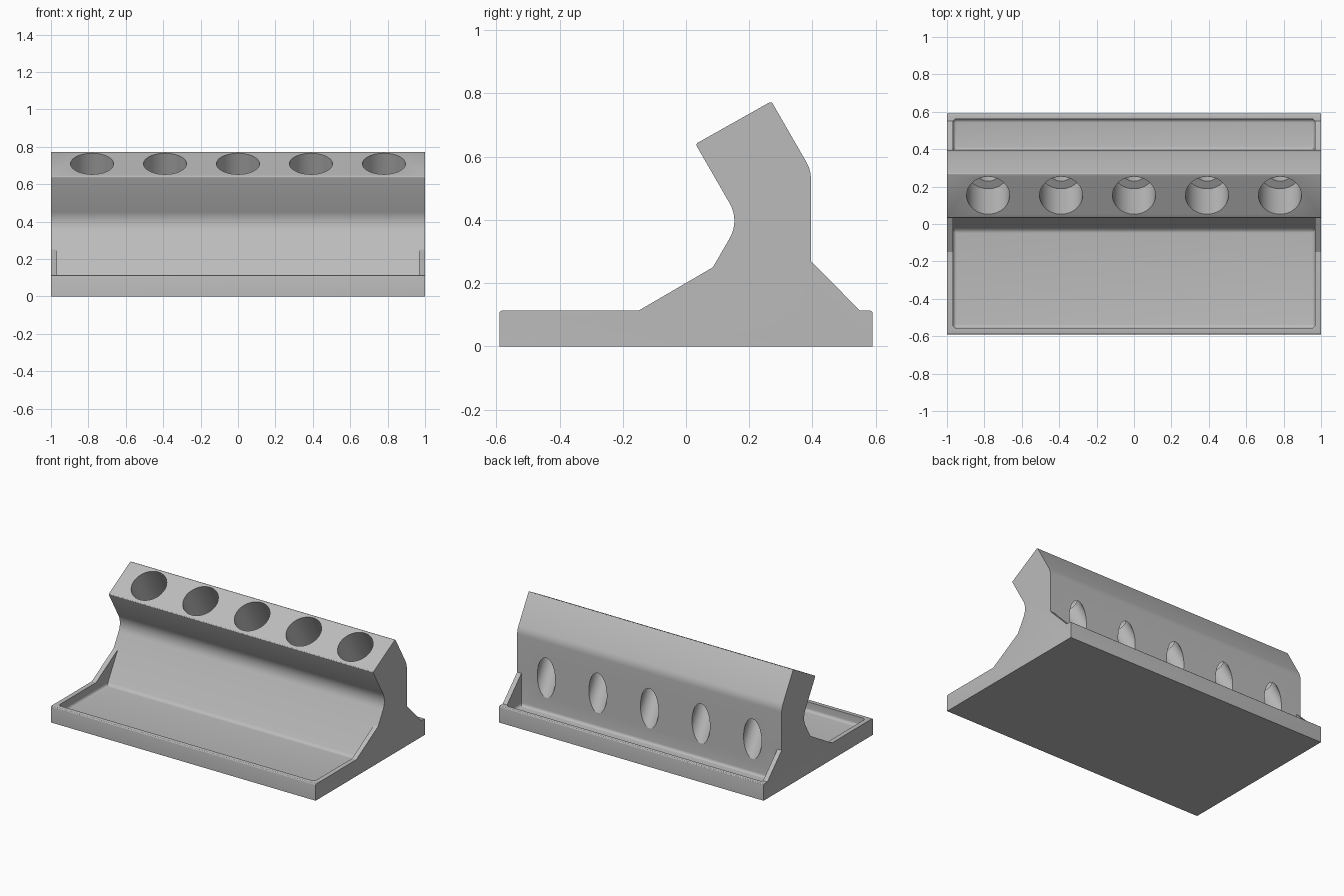
import bpy, bmesh, math
from mathutils import Vector, Matrix

if "Cube" in bpy.data.objects:
    bpy.data.objects.remove(bpy.data.objects["Cube"])

grey = bpy.data.materials.new("light_grey")
grey.diffuse_color = (0.5, 0.5, 0.5, 1)
grey.use_nodes = True
grey.node_tree.nodes["Principled BSDF"].inputs["Base Color"].default_value = grey.diffuse_color


def arc(a, b, c, r, n=8):
    """Round the corner b between a and c with radius r (y, z points)."""
    a, b, c = Vector(a), Vector(b), Vector(c)
    u, v = (a - b).normalized(), (c - b).normalized()
    half = u.angle(v) / 2
    centre = b + (u + v).normalized() * (r / math.sin(half))
    p, q = b + u * r / math.tan(half) - centre, b + v * r / math.tan(half) - centre
    sweep = p.angle(q)
    return [tuple(centre + (p * math.sin(sweep * (1 - i / n)) + q * math.sin(sweep * i / n))
                  / math.sin(sweep)) for i in range(n + 1)]


def prism(name, profile, half_x, bevel_test, radius):
    """Extrude a y-z profile along x and round the edges picked by bevel_test."""
    bm = bmesh.new()
    face = bm.faces.new([bm.verts.new((-half_x, y, z)) for y, z in profile])
    ext = bmesh.ops.extrude_face_region(bm, geom=[face])
    bmesh.ops.translate(bm, vec=(2 * half_x, 0, 0),
                        verts=[g for g in ext["geom"] if isinstance(g, bmesh.types.BMVert)])
    bmesh.ops.recalc_face_normals(bm, faces=bm.faces)
    edges = [e for e in bm.edges if bevel_test(e.verts[0].co, e.verts[1].co)]
    bmesh.ops.bevel(bm, geom=edges, offset=radius, segments=5, profile=0.5,
                    affect="EDGES", clamp_overlap=True)
    return make(name, bm)


def make(name, bm):
    mesh = bpy.data.meshes.new(name)
    bm.to_mesh(mesh)
    bm.free()
    mesh.materials.append(grey)
    ob = bpy.data.objects.new(name, mesh)
    bpy.context.collection.objects.link(ob)
    return ob


def upright(a, b):
    return abs(a.x - b.x) < 1e-4 and abs(a.y - b.y) < 1e-4


# Rack body: leaning neck over a rectangular base
neck = arc((0.03, 0.64), (0.17, 0.397), (0.085, 0.25), 0.11)
back = arc((0.27, 0.775), (0.395, 0.558), (0.395, 0.27), 0.11, 6)
crest_front = arc((0.17, 0.397), (0.03, 0.64), (0.27, 0.775), 0.008, 3)
crest_back = arc((0.03, 0.64), (0.27, 0.775), (0.395, 0.558), 0.008, 3)
rim_front = arc((-0.59, 0), (-0.59, 0.113), (-0.15, 0.113), 0.008, 3)
rim_back = arc((0.55, 0.113), (0.59, 0.113), (0.59, 0), 0.008, 3)
outline = ([(-0.59, 0)] + rim_front + [(-0.15, 0.113), (0.085, 0.25)] + neck[::-1]
           + crest_front + crest_back + back + [(0.395, 0.27), (0.55, 0.113)]
           + rim_back + [(0.59, 0)])
rack = prism("rack_body", outline, 1.0,
             lambda a, b: upright(a, b) and abs(a.y) > 0.58, 0.045)

# Tray pockets, front and back, with softened floors and corners
FLOOR = 0.05


def pocket_edge(a, b):
    on_floor = abs(a.z - FLOOR) < 1e-4 and abs(b.z - FLOOR) < 1e-4
    return on_floor or (upright(a, b) and (a.y < -0.5 or a.y > 0.5))


cutters = [
    prism("front_tray_cutter", [(-0.557, FLOOR), (-0.03, FLOOR), (0.085, 0.25),
                                (-0.2, 0.5), (-0.557, 0.5)], 0.968, pocket_edge, 0.02),
    prism("back_tray_cutter", [(0.395, 0.27), (0.395, FLOOR), (0.562, FLOOR),
                               (0.562, 0.45), (0.47, 0.45)], 0.968, pocket_edge, 0.02),
]

# Five tilted holes: wide socket on top, narrow drain through the back
down = Vector((0, 0.5, -math.sqrt(0.75)))
tilt = Vector((0, 0, 1)).rotation_difference(-down).to_matrix().to_4x4()


def bore(name, radius, start, end):
    bm = bmesh.new()
    for i in range(5):
        mouth = Vector(((i - 2) * 0.39, 0.153, 0.7085))
        bmesh.ops.create_cone(bm, cap_ends=True, segments=48, radius1=radius, radius2=radius,
                              depth=end - start,
                              matrix=Matrix.Translation(mouth + down * (start + end) / 2) @ tilt)
    return make(name, bm)


cutters += [bore("socket_cutter", 0.115, -0.1, 0.27),
            bore("drain_cutter", 0.068, 0.2, 0.66)]

for cutter in cutters:
    mod = rack.modifiers.new(cutter.name, "BOOLEAN")
    mod.operation, mod.solver, mod.object = "DIFFERENCE", "EXACT", cutter
    cutter.hide_render = True
    cutter.hide_set(True)

# Bake the cuts, then smooth the rounded areas
bpy.context.view_layer.objects.active = rack
rack.select_set(True)
for mod in list(rack.modifiers):
    bpy.ops.object.modifier_apply(modifier=mod.name)
for cutter in cutters:
    bpy.data.objects.remove(cutter)
bpy.ops.object.shade_smooth_by_angle(angle=math.radians(28))
